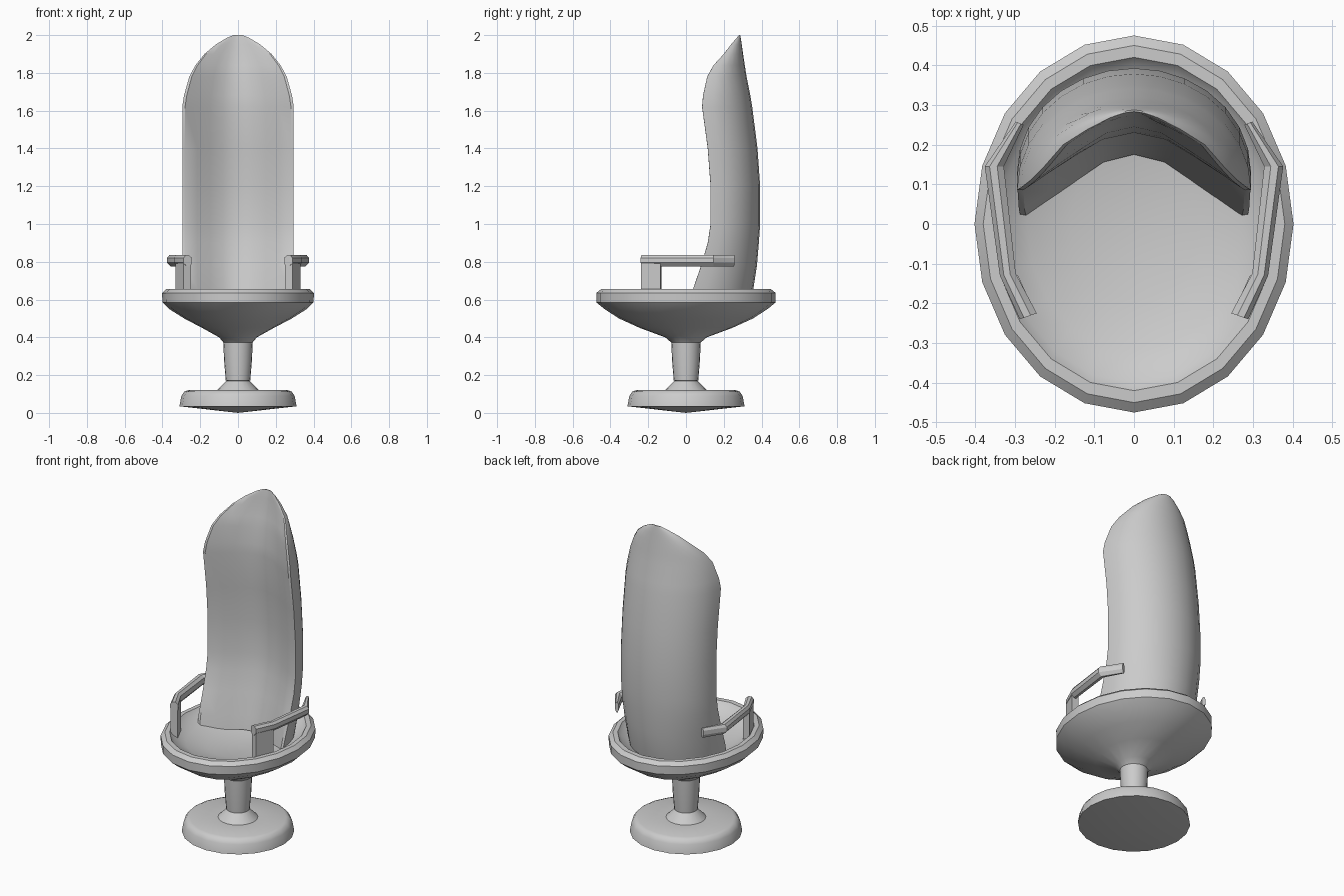
import bpy, bmesh
from math import sin, cos, pi

if "Cube" in bpy.data.objects:
    bpy.data.objects.remove(bpy.data.objects["Cube"])


def make_object(name, bm, angle=35):
    bmesh.ops.remove_doubles(bm, verts=bm.verts, dist=0.0005)
    bmesh.ops.recalc_face_normals(bm, faces=bm.faces)
    me = bpy.data.meshes.new(name)
    bm.to_mesh(me)
    bm.free()
    ob = bpy.data.objects.new(name, me)
    bpy.context.collection.objects.link(ob)
    bpy.ops.object.select_all(action='DESELECT')
    ob.select_set(True)
    bpy.context.view_layer.objects.active = ob
    bpy.ops.object.shade_smooth_by_angle(angle=angle * pi / 180)
    return ob


def skin(bm, rings):
    """Bridge closed rings of equal length and cap both ends."""
    rows = [[bm.verts.new(p) for p in r] for r in rings]
    n = len(rows[0])
    for a, b in zip(rows, rows[1:]):
        for i in range(n):
            j = (i + 1) % n
            bm.faces.new((a[i], a[j], b[j], b[i]))
    return rows


def lathe(name, profile, n=20):
    """Profile of (x radius, y radius, z); ends are nearly closed points."""
    bm = bmesh.new()
    skin(bm, [[(rx * cos(2 * pi * i / n), ry * sin(2 * pi * i / n), z)
               for i in range(n)] for rx, ry, z in profile])
    return make_object(name, bm)


# Pedestal foot and stem
foot = [(0, 0), (.31, .035), (.30, .09), (.285, .112), (.265, .12), (.11, .12), (.06, .17),
        (.065, .172), (.074, .28), (.078, .38), (0, .38)]
lathe("pedestal", [(r, r, z) for r, z in foot])

# Dished oval seat
lathe("seat", [
    (0, 0, .365), (.075, .075, .37), (.10, .11, .40), (.19, .245, .45),
    (.285, .355, .50), (.365, .432, .55), (.40, .475, .585), (.402, .475, .635),
    (.38, .45, .655), (.355, .42, .655), (.335, .40, .63), (.27, .32, .595),
    (.16, .19, .565), (0, 0, .555)])

# Backrest: crescent sections (z, half width, front edge y, inner centre y, back y)
sections = [
    (.57, .285, .015, .175, .335), (.65, .29, .035, .19, .355), (.78, .293, .08, .225, .375),
    (.90, .295, .115, .25, .385), (1.0, .295, .13, .265, .392), (1.2, .295, .13, .265, .392),
    (1.4, .295, .115, .25, .378), (1.62, .295, .085, .23, .35), (1.68, .286, .09, .235, .34),
    (1.78, .258, .112, .245, .32), (1.84, .226, .145, .256, .311), (1.90, .178, .20, .268, .302),
    (1.95, .118, .238, .274, .295), (1.985, .06, .268, .28, .29), (2.0, .025, .28, .283, .287)]
inner_shape = [(.95, 0), (.73, .3), (.5, .6), (.27, .88), (0, 1),
               (-.27, .88), (-.5, .6), (-.73, .3), (-.95, 0)]
bm = bmesh.new()
rings = []
for z, w, yf, yi, yb in sections:
    e = min(.06, (yb - yf) * .25)
    outer = [(-w * cos(pi * k / 14), yf + .01 * e + (yb - yf) * sin(pi * k / 14), z)
             for k in range(15)]
    inner = [(w * x, yf + (yi - yf) * d, z) for x, d in inner_shape]
    rings.append(outer + inner)
rows = skin(bm, rings)
bm.faces.new(rows[0])
bm.faces.new(rows[-1])
make_object("backrest", bm)

# Armrests: bevelled bar swept along a bent path, on a front post
outer_path = [(.298, .258), (.376, .145), (.338, -.13), (.288, -.24)]
inner_path = [(.278, .25), (.328, .145), (.298, -.125), (.245, -.225)]
bar = [(0, .79), (0, .822), (.35, .835), (.75, .835), (1, .82), (1, .795), (.6, .775), (.25, .775)]
for side, s in (("right", 1), ("left", -1)):
    bm = bmesh.new()
    rings = [[(s * (ix + (ox - ix) * t), iy + (oy - iy) * t, z) for t, z in bar]
             for (ox, oy), (ix, iy) in zip(outer_path, inner_path)]
    rows = skin(bm, rings)
    bm.faces.new(rows[0])
    bm.faces.new(rows[-1])
    make_object(side + "_armrest", bm, 20)

    bm = bmesh.new()
    plan = [(.332, -.135), (.288, -.238), (.25, -.222), (.292, -.13)]
    rows = skin(bm, [[(s * x, y, z) for x, y in plan] for z in (.60, .80)])
    bm.faces.new(rows[0])
    bm.faces.new(rows[-1])
    make_object(side + "_arm_post", bm, 20)
